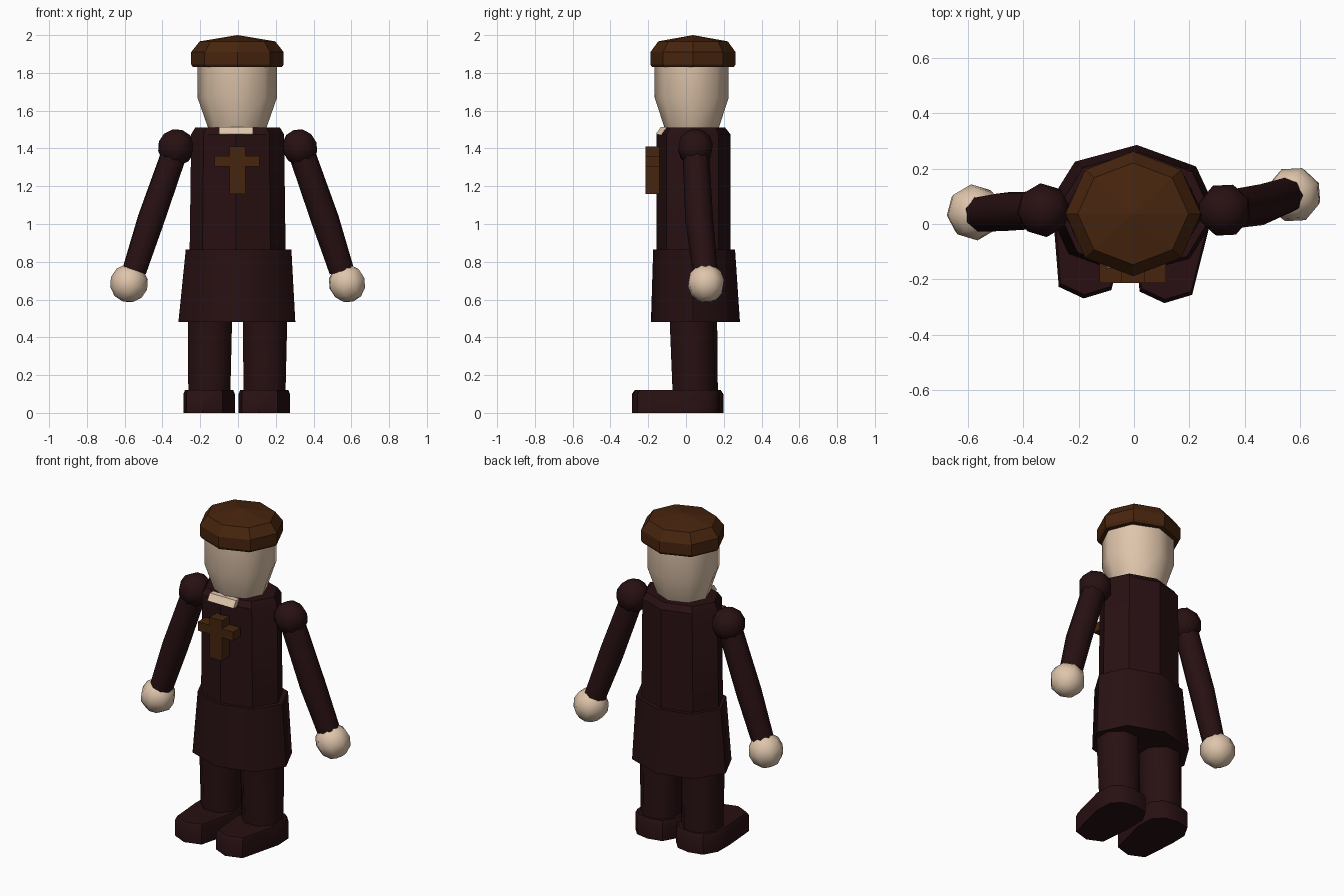
import bpy, bmesh, math
from mathutils import Vector

if "Cube" in bpy.data.objects:
    bpy.data.objects.remove(bpy.data.objects["Cube"])


def material(name, rgb):
    m = bpy.data.materials.new(name)
    m.diffuse_color = (*rgb, 1)
    m.use_nodes = True
    m.node_tree.nodes["Principled BSDF"].inputs["Base Color"].default_value = m.diffuse_color
    return m


CLOTH = material("dark maroon cloth", (0.021, 0.0052, 0.006))
SKIN = material("pale skin", (0.74, 0.56, 0.41))
BROWN = material("brown", (0.062, 0.018, 0.0042))


def loft(name, loops, mat, smooth=None):
    """Skin a stack of equal-length loops and cap both ends."""
    bm = bmesh.new()
    rows = [[bm.verts.new(p) for p in loop] for loop in loops]
    n = len(rows[0])
    for a, b in zip(rows, rows[1:]):
        for i in range(n):
            j = (i + 1) % n
            bm.faces.new((a[i], a[j], b[j], b[i]))
    bm.faces.new(rows[0][::-1])
    bm.faces.new(rows[-1])
    bmesh.ops.remove_doubles(bm, verts=bm.verts, dist=1e-4)
    bmesh.ops.recalc_face_normals(bm, faces=bm.faces)
    me = bpy.data.meshes.new(name)
    bm.to_mesh(me)
    bm.free()
    ob = bpy.data.objects.new(name, me)
    bpy.context.collection.objects.link(ob)
    me.materials.append(mat)
    if smooth:
        bpy.ops.object.select_all(action='DESELECT')
        ob.select_set(True)
        bpy.context.view_layer.objects.active = ob
        bpy.ops.object.shade_smooth_by_angle(angle=math.radians(smooth))
    return ob


def ring(c, rx, ry, turn=0.0, axis=None, sides=8):
    """Elliptical loop around c, optionally facing along an axis."""
    q = Vector((0, 0, 1)).rotation_difference(axis) if axis else None
    out = []
    for i in range(sides):
        a = math.radians(turn) + 2 * math.pi * i / sides
        p = Vector((rx * math.cos(a), ry * math.sin(a), 0))
        out.append(Vector(c) + (q @ p if q else p))
    return out


def ball(name, c, r, axis, mat):
    """Eight-sided ball whose pole follows the limb."""
    axis = axis.normalized()
    loops = []
    for k in range(7):
        t = math.pi * k / 6
        loops.append(ring(Vector(c) - axis * r * math.cos(t),
                          r * math.sin(t), r * math.sin(t), axis=axis))
    return loft(name, loops, mat, 50)


# Body: robe top with a sloped shoulder rim, flared skirt below
loft("robe_torso", [ring((-0.002, 0.04, z), rx, ry, -2) for z, rx, ry in
                    ((0.80, 0.255, 0.195), (1.475, 0.246, 0.195), (1.51, 0.225, 0.168))],
     CLOTH, 30)
loft("robe_skirt", [ring((x, y, z), rx, ry, -3) for x, y, z, rx, ry in
                    ((-0.006, 0.05, 0.48, 0.31, 0.236), (0.003, 0.043, 0.865, 0.28, 0.217))],
     CLOTH, 50)

# Head and flat cap
loft("head", [ring((-0.004, 0.03, z), r, r * 0.93, -2) for z, r in
              ((1.45, 0.13), (1.51, 0.155), (1.67, 0.211), (1.86, 0.211))], SKIN, 50)
loft("cap", [ring((-0.003, 0.037, z), r, r * 0.92) for z, r in
             ((1.83, 0.235), (1.845, 0.245), (1.91, 0.245), (1.967, 0.2), (2.0, 0.0))], BROWN)

# Collar tab lying on the shoulder rim
loft("collar_tab", [
    [(-0.10, -0.139, 1.472), (0.08, -0.139, 1.472), (0.08, -0.10, 1.472), (-0.10, -0.10, 1.472)],
    [(-0.10, -0.160, 1.476), (0.08, -0.160, 1.476), (0.08, -0.10, 1.476), (-0.10, -0.10, 1.476)],
    [(-0.10, -0.133, 1.514), (0.08, -0.133, 1.514), (0.08, -0.10, 1.514), (-0.10, -0.10, 1.514)],
], SKIN)


# Pendant cross: one outline pulled forward from the chest
cross = [(-0.045, 1.16), (0.04, 1.16), (0.04, 1.305), (0.115, 1.305), (0.115, 1.36),
         (0.04, 1.36), (0.04, 1.41), (-0.045, 1.41), (-0.045, 1.36), (-0.125, 1.36),
         (-0.125, 1.305), (-0.045, 1.305)]
loft("chest_cross", [[(x, y, z) for x, z in cross] for y in (-0.14, -0.214)], BROWN)

# Legs and long shoes
shoe = [(-0.12, -0.285), (-0.03, -0.327), (0.07, -0.297), (0.135, -0.04), (0.13, 0.07),
        (0.08, 0.125), (0.0, 0.14), (-0.09, 0.12), (-0.135, 0.04), (-0.137, -0.07)]
for side, x, y in (("left", -0.152, 0.058), ("right", 0.14, 0.041)):
    loft(side + "_leg", [ring((x + dx, y - 0.008 + dy, z), r, r, 22.5) for dx, dy, z, r in
                         ((0, 0.008, 0.08, 0.12), (0.004, -0.004, 0.56, 0.128))], CLOTH, 50)
    loft(side + "_shoe", [[(x + px * s, y - 0.09 + (py + 0.09) * s, z) for px, py in shoe]
                          for z, s in ((0, 1.0), (0.1, 1.0), (0.12, 0.94))], CLOTH, 40)

# Arms: shoulder ball, slightly bent sleeve, hand ball
for side, s, ye, yh in (("left", -1, 0.045, 0.042), ("right", 1, 0.07, 0.106)):
    shoulder = Vector((s * 0.327, 0.05, 1.405))
    elbow = Vector((s * 0.462, ye, 1.02))
    wrist = Vector((s * 0.548, yh - 0.005, 0.755))
    hand = Vector((s * 0.577, yh, 0.686))
    ax = (wrist - shoulder).normalized()
    ball(side + "_shoulder", shoulder, 0.098, ax, CLOTH)
    loft(side + "_sleeve", [ring(p, r, r, 22.5, ax) for p, r in
                            ((shoulder, 0.07), (elbow, 0.074), (wrist, 0.066))], CLOTH, 50)
    ball(side + "_hand", hand, 0.102, ax, SKIN)
